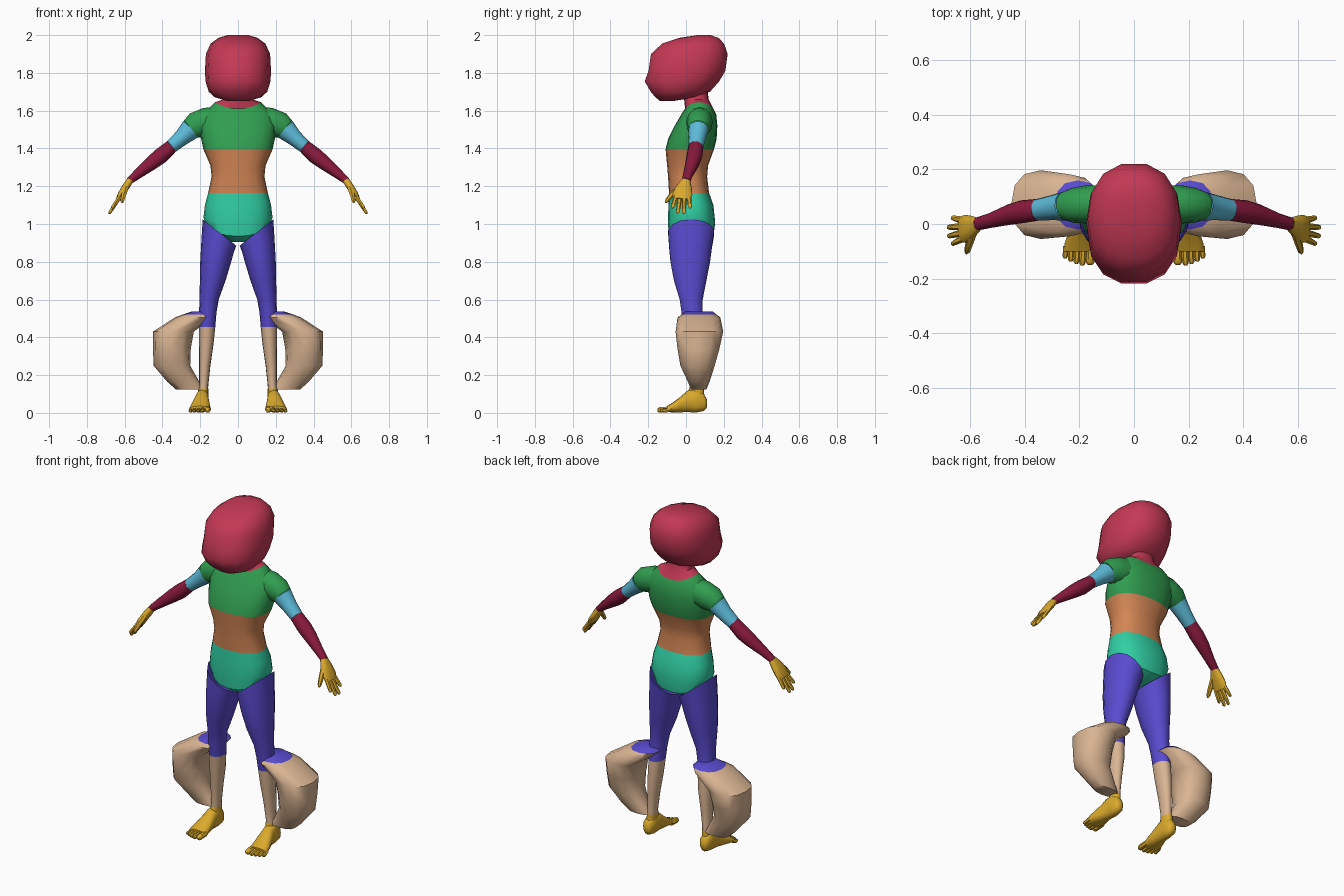
import bpy, bmesh, math
from mathutils import Vector

COL = dict(red=(.55, .04, .09), green=(.03, .34, .08), orange=(.66, .24, .09), teal=(.03, .63, .37),
           purple=(.10, .07, .63), tan=(.70, .46, .29), yellow=(.70, .40, .025),
           blue=(.11, .50, .70), maroon=(.25, .01, .045))
MATS = {}
for k, c in COL.items():
    MATS[k] = bpy.data.materials.new(k)
    MATS[k].diffuse_color = (*c, 1)


def level(z, x, rx, y0, y1, tilt=0, sag=0):
    """Horizontal ring: height, centre x, half width, front y, back y."""
    return ((x, (y0 + y1) / 2, z), rx, (y1 - y0) / 2, tilt, sag)


def loft(name, rings, color, n=16, power=.85, caps="", axis=None, ref=(1, 0, 0), mirror=False):
    """Skin superellipse rings; tilt and sag shift a ring along its axis."""
    bm = bmesh.new()
    pts = [Vector(r[0]) for r in rings]
    loops = []
    for i, r in enumerate(rings):
        t = Vector(axis) if axis else (pts[min(i + 1, len(pts) - 1)] - pts[max(i - 1, 0)]).normalized()
        u = Vector(ref)
        u = (u - t * u.dot(t)).normalized()
        v = t.cross(u)
        tilt, sag = (tuple(r[3:]) + (0, 0))[:2]
        loop = []
        for k in range(n):
            a = 2 * math.pi * k / n
            c, s = math.cos(a), math.sin(a)
            cu = math.copysign(abs(c) ** power, c)
            sv = math.copysign(abs(s) ** power, s)
            loop.append(bm.verts.new(pts[i] + u * r[1] * cu + v * r[2] * sv + t * (tilt * c - sag * s * s)))
        loops.append(loop)
    for A, B in zip(loops, loops[1:]):
        for k in range(n):
            bm.faces.new((A[k], A[(k + 1) % n], B[(k + 1) % n], B[k]))
    if "s" in caps:
        bm.faces.new(loops[0][::-1])
    if "e" in caps:
        bm.faces.new(loops[-1])
    if mirror:
        g = bmesh.ops.duplicate(bm, geom=bm.verts[:] + bm.edges[:] + bm.faces[:])["geom"]
        for w in g:
            if isinstance(w, bmesh.types.BMVert):
                w.co.x *= -1
        bmesh.ops.reverse_faces(bm, faces=[f for f in g if isinstance(f, bmesh.types.BMFace)])
    me = bpy.data.meshes.new(name)
    bm.to_mesh(me)
    bm.free()
    me.materials.append(MATS[color])
    ob = bpy.data.objects.new(name, me)
    bpy.context.collection.objects.link(ob)
    bpy.context.view_layer.objects.active = ob
    bpy.ops.object.select_all(action="DESELECT")
    ob.select_set(True)
    bpy.ops.object.shade_smooth_by_angle(angle=math.radians(50))
    return ob


Z, Y = (0, 0, 1), (0, -1, 0)

# Head
loft("head", [level(1.652, 0, .06, -.14, -.06), level(1.672, 0, .125, -.165, .06), level(1.70, 0, .155, -.19, .13),
              level(1.755, 0, .172, -.223, .18), level(1.81, 0, .175, -.203, .213), level(1.90, 0, .17, -.19, .225),
              level(1.955, 0, .145, -.13, .205), level(1.985, 0, .105, -.04, .175), level(2.0, 0, .055, .06, .13)],
     "red", 14, .88, "se", Z)

# Torso, from hips to neck
torso = [level(.905, 0, .05, -.045, .08), level(.985, 0, .165, -.09, .145, 0, .05),
         level(1.035, 0, .183, -.096, .155, 0, .03), level(1.10, 0, .175, -.093, .145), level(1.165, 0, .158, -.09, .122),
         level(1.25, 0, .14, -.095, .112), level(1.31, 0, .146, -.1, .117), level(1.395, 0, .183, -.108, .148),
         level(1.45, 0, .195, -.095, .162), level(1.52, 0, .2, -.06, .166), level(1.58, 0, .19, -.025, .16),
         level(1.645, 0, .12, -.005, .145, 0, .035), level(1.66, 0, .075, -.01, .12), level(1.70, 0, .07, -.01, .115)]
for name, a, b, col, cap in (("hips", 0, 4, "teal", "s"), ("waist", 4, 7, "orange", ""),
                             ("chest", 7, 11, "green", ""), ("neck", 11, 13, "red", "")):
    loft(name, torso[a:b + 1], col, 20, .85, cap, Z)

# Arms
side = dict(ref=(0, 1, 0), mirror=True)
loft("shoulder", [((.09, .075, 1.55), .065, .075), ((.17, .072, 1.54), .07, .075),
                  ((.225, .068, 1.522), .064, .07), ((.25, .066, 1.502), .054, .058)], "green", 12, .95, **side)
loft("upper_arm", [((.25, .066, 1.502), .054, .058), ((.30, .06, 1.455), .046, .043),
                   ((.353, .052, 1.41), .04, .036)], "blue", 12, 1, **side)
loft("forearm", [((.353, .052, 1.41), .04, .036), ((.41, .045, 1.36), .042, .042), ((.455, .035, 1.325), .038, .038),
                 ((.53, .012, 1.265), .027, .026), ((.575, .0, 1.228), .024, .019)], "maroon", 12, 1, **side)

# Hands
loft("palm", [((.572, .0, 1.23), .024, .019), ((.595, -.01, 1.195), .042, .02), ((.618, -.018, 1.16), .052, .018),
              ((.634, -.02, 1.13), .047, .013)], "yellow", 10, .85, "e", **side)
for i, (y, tip, zt) in enumerate(((.014, .022, 1.083), (-.009, -.012, 1.053), (-.032, -.044, 1.056), (-.053, -.072, 1.083))):
    x = .684 - (zt - 1.05) * .5
    loft(f"finger_{i + 1}", [((.622, y, 1.15), .012, .012), ((.622 * .45 + x * .55, (y + tip) / 2, 1.15 * .45 + zt * .55), .012, .011),
                             ((x - .003, tip, zt + .006), .009, .009), ((x, tip, zt), .004, .004)], "yellow", 6, 1, "e", **side)
loft("thumb", [((.592, -.035, 1.195), .016, .016), ((.605, -.075, 1.155), .014, .014),
               ((.612, -.1, 1.125), .011, .011), ((.614, -.108, 1.112), .004, .004)], "yellow", 6, 1, "e", **side)

# Legs
leg = [level(.955, .098, .089, -.097, .152, .07), level(.88, .108, .086, -.092, .14, .03), level(.80, .118, .082, -.085, .13),
       level(.70, .134, .068, -.066, .11), level(.60, .153, .051, -.035, .09), level(.53, .16, .046, -.025, .09),
       level(.455, .163, .043, -.015, .095), level(.36, .168, .038, -.005, .1), level(.25, .176, .03, .01, .095),
       level(.15, .181, .024, .02, .09), level(.09, .186, .026, .015, .095)]
loft("thigh", leg[:7], "purple", 14, .95, "", Z, mirror=True)
loft("shin", leg[6:], "tan", 14, .95, "", Z, mirror=True)

# Flared calf lobes with their upper caps
lobe = [level(.538, .19, .05, .0, .14), level(.522, .205, .085, -.02, .16), level(.505, .235, .1, -.045, .182),
        level(.43, .342, .108, -.055, .197), level(.34, .35, .1, -.045, .177), level(.25, .35, .097, -.03, .152),
        level(.165, .29, .085, .01, .125), level(.125, .255, .075, .025, .108)]
loft("lobe_cap", lobe[:2], "purple", 12, .85, "s", Z, mirror=True)
loft("calf_lobe", lobe[1:], "tan", 12, .85, "e", Z, mirror=True)

# Feet and toes
loft("foot", [((.188, .112, .05), .016, .02), ((.188, .095, .055), .03, .045), ((.188, .055, .066), .034, .064),
              ((.191, .01, .062), .036, .058), ((.195, -.03, .044), .046, .041), ((.2, -.07, .029), .054, .026),
              ((.203, -.1, .02), .054, .016)], "yellow", 12, .85, "se", Y, mirror=True)
loft("ankle", [level(.06, .187, .03, .0, .1), level(.13, .183, .027, .016, .094)], "yellow", 12, 1, "", Z, mirror=True)
for i, (x, r, y) in enumerate(((.159, .016, -.15), (.187, .012, -.152), (.209, .011, -.146), (.23, .011, -.138), (.25, .0105, -.126))):
    loft(f"toe_{i + 1}", [((x, -.08, .02), r, r), ((x, y + .03, r + .002), r, r), ((x + .002, y + .008, r), r * .95, r),
                          ((x + .002, y, r), r * .5, r * .5)], "yellow", 6, 1, "e", Y, mirror=True)
